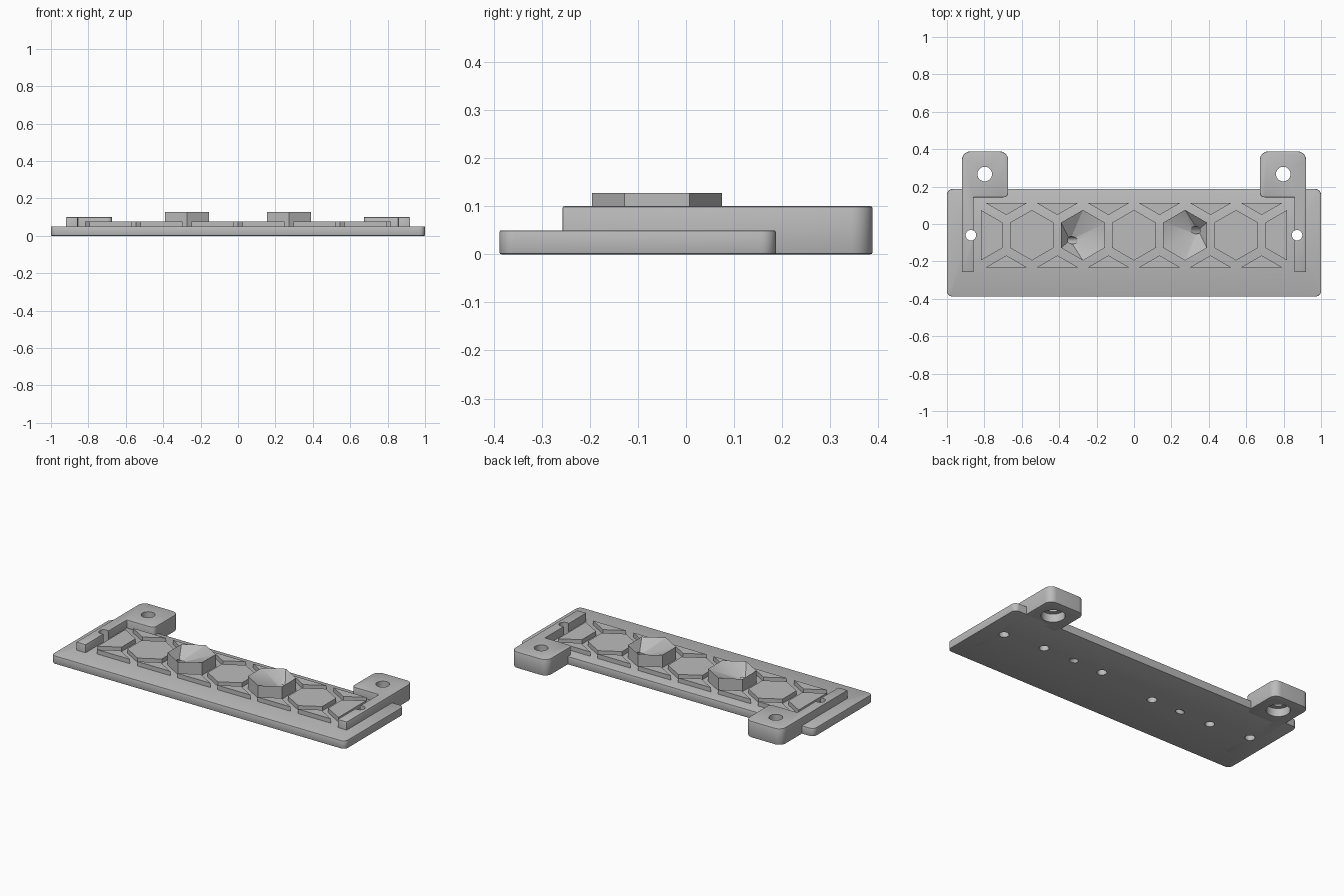
import bpy, bmesh
from math import sin, cos, pi, radians
from mathutils import Vector

if "Cube" in bpy.data.objects:
    bpy.data.objects.remove(bpy.data.objects["Cube"])

grey = bpy.data.materials.new("plain grey")
grey.use_nodes = True
grey.diffuse_color = (0.5, 0.5, 0.5, 1)
grey.node_tree.nodes["Principled BSDF"].inputs["Base Color"].default_value = (0.5, 0.5, 0.5, 1)

ROW_Y = -0.06      # centre line of the hexagon row
PITCH = 0.273
HEX_R = 0.135


def activate(obj):
    bpy.ops.object.select_all(action="DESELECT")
    obj.select_set(True)
    bpy.context.view_layer.objects.active = obj


def make_object(name, bm):
    bmesh.ops.recalc_face_normals(bm, faces=bm.faces[:])
    mesh = bpy.data.meshes.new(name)
    bm.to_mesh(mesh)
    bm.free()
    mesh.materials.append(grey)
    obj = bpy.data.objects.new(name, mesh)
    bpy.context.collection.objects.link(obj)
    return obj


def rounded(corners):
    """Outline of right-angled corners (x, y, radius) with arcs."""
    out = []
    for i, (x, y, r) in enumerate(corners):
        p = Vector((x, y))
        if r == 0:
            out.append(p)
            continue
        a = (Vector(corners[i - 1][:2]) - p).normalized() * r
        b = (Vector(corners[(i + 1) % len(corners)][:2]) - p).normalized() * r
        for k in range(9):
            t = k * pi / 16
            out.append(p + a + b - b * cos(t) - a * sin(t))
    return out


def prism(name, outline, z0, z1, tip=None):
    """Extruded outline; a tip replaces the flat top with facets."""
    bm = bmesh.new()
    low = [bm.verts.new((x, y, z0)) for x, y in outline]
    top = [bm.verts.new((x, y, z1)) for x, y in outline]
    bm.faces.new(low)
    apex = bm.verts.new(tip) if tip else None
    if not tip:
        bm.faces.new(top)
    for i in range(len(low)):
        j = (i + 1) % len(low)
        bm.faces.new((low[i], low[j], top[j], top[i]))
        if tip:
            bm.faces.new((top[i], top[j], apex))
    return make_object(name, bm)


def soften(obj, width):
    mod = obj.modifiers.new("edge", "BEVEL")
    mod.width = width
    mod.segments = 2
    mod.limit_method = "ANGLE"
    mod.angle_limit = radians(50)
    activate(obj)
    bpy.ops.object.modifier_apply(modifier="edge")


def drill(targets, start, end, radius):
    """Cut a round hole between two points through the targets."""
    start, end = Vector(start), Vector(end)
    axis = end - start
    bpy.ops.mesh.primitive_cylinder_add(vertices=32, radius=radius, depth=axis.length,
                                        location=(start + end) / 2,
                                        rotation=axis.to_track_quat("Z", "Y").to_euler())
    cutter = bpy.context.object
    cutter.hide_render = True
    cutter.data.materials.append(grey)
    for obj in targets:
        mod = obj.modifiers.new("hole", "BOOLEAN")
        mod.operation = "DIFFERENCE"
        mod.solver = "EXACT"
        mod.object = cutter
        activate(obj)
        bpy.ops.object.modifier_apply(modifier="hole")
    bpy.data.objects.remove(cutter)


def hexagon(x):
    return [(x + HEX_R * sin(k * pi / 3), ROW_Y + HEX_R * cos(k * pi / 3)) for k in range(6)]


parts = []

# Base plate
plate = prism("base_plate", rounded([(-1, -0.388, 0.03), (1, -0.388, 0.03),
                                     (1, 0.187, 0.03), (-1, 0.187, 0.03)]), 0, 0.05)
soften(plate, 0.004)
parts.append(plate)

# L-shaped mounting brackets with drilled tabs
for side, s in (("right", -1), ("left", 1)):
    outline = [(0.92, -0.257, 0), (0.92, 0.388, 0.045), (0.673, 0.388, 0.045),
               (0.673, 0.143, 0.025), (0.857, 0.143, 0), (0.857, -0.257, 0)]
    bracket = prism(side + "_bracket", rounded([(s * x, y, r) for x, y, r in outline]), 0, 0.1)
    soften(bracket, 0.004)
    drill([bracket], (s * 0.798, 0.267, -0.05), (s * 0.798, 0.267, 0.15), 0.039)
    drill([bracket], (s * 0.798, 0.267, -0.05), (s * 0.798, 0.267, 0.05), 0.066)
    drill([bracket, plate], (s * 0.872, ROW_Y, -0.05), (s * 0.872, ROW_Y, 0.15), 0.028)
    parts.append(bracket)

# Low raised hexagons
for i in (-2, 0, 2):
    parts.append(prism("raised_hexagon", hexagon(i * PITCH), 0.045, 0.077))

# Half hexagons closing the row
for s in (-1, 1):
    edge = 3 * PITCH
    flat = edge - HEX_R * cos(pi / 6)
    half = [(s * edge, ROW_Y + HEX_R), (s * flat, ROW_Y + HEX_R / 2),
            (s * flat, ROW_Y - HEX_R / 2), (s * edge, ROW_Y - HEX_R)]
    parts.append(prism("end_half_hexagon", half, 0.045, 0.077))

# Border triangles above and below the row
for i in range(6):
    x = (i - 2.5) * PITCH
    for v in (-1, 1):
        tri = [(x - 0.112, ROW_Y + v * 0.173), (x + 0.112, ROW_Y + v * 0.173),
               (x, ROW_Y + v * 0.108)]
        parts.append(prism("border_triangle", tri, 0.045, 0.077))

# Tall hexagons with an off-centre faceted hollow and slanted hole
for side, s in (("right", -1), ("left", 1)):
    y = ROW_Y + s * 0.027
    cup = prism(side + "_faceted_cup", hexagon(s * PITCH), 0.045, 0.127,
                tip=(s * 0.342, y, 0.06))
    drill([cup, plate], (s * 0.42, y, -0.02), (s * 0.318, y, 0.085), 0.02)
    parts.append(cup)
    # Blind sockets in the underside
    for x in (0.2, 0.61):
        drill([plate], (s * x, y, -0.05), (s * x, y, 0.035), 0.027)

# Smooth only the rounded surfaces
for obj in parts:
    activate(obj)
    bpy.ops.object.shade_smooth_by_angle(angle=radians(25))
